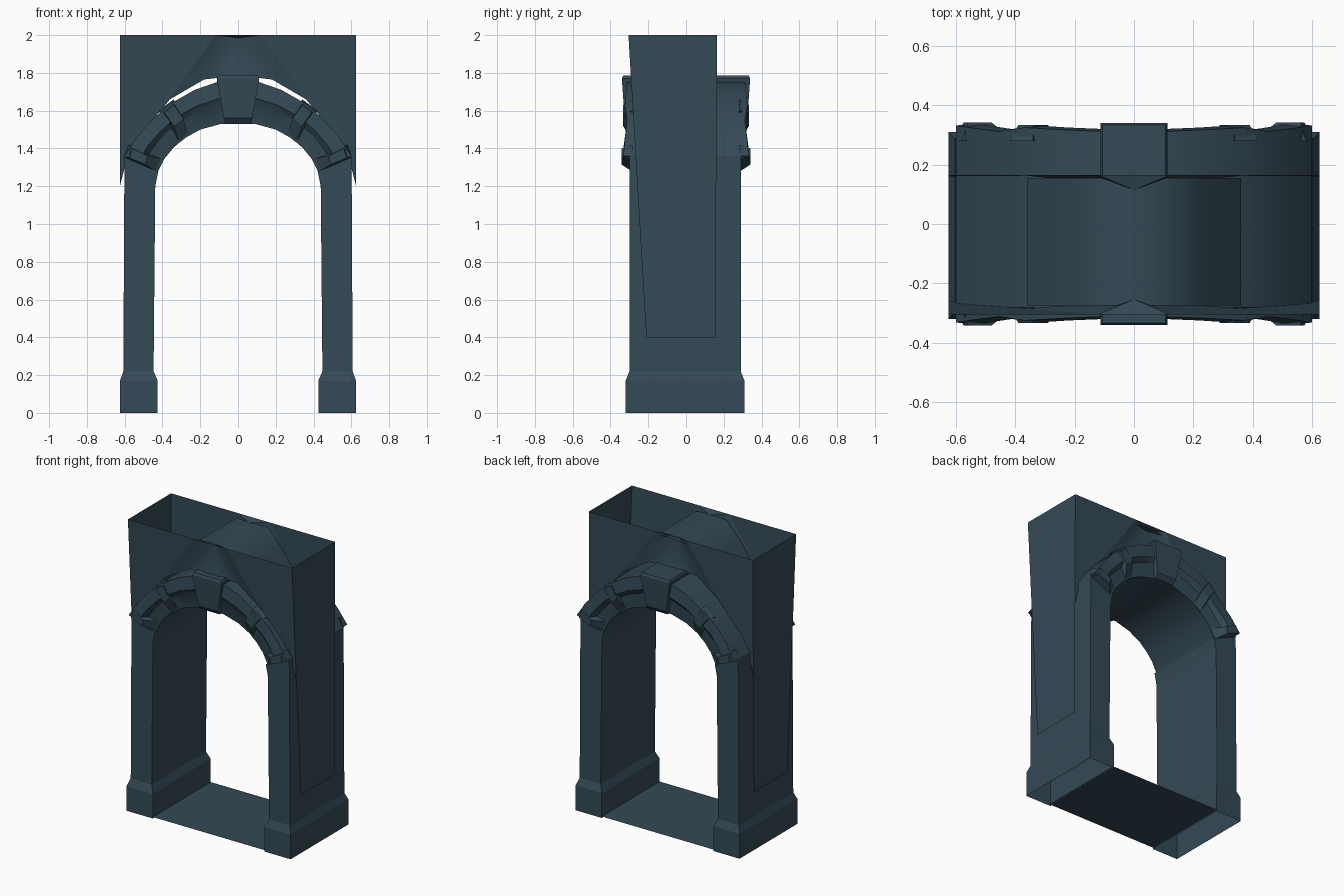
import bpy, bmesh, math

if "Cube" in bpy.data.objects:
    bpy.data.objects.remove(bpy.data.objects["Cube"])

slate = bpy.data.materials.new("dark slate blue")
slate.diffuse_color = (0.034, 0.067, 0.091, 1)
slate.use_nodes = True
slate.node_tree.nodes["Principled BSDF"].inputs["Base Color"].default_value = slate.diffuse_color


def make(name, verts, faces, smooth=None):
    me = bpy.data.meshes.new(name)
    me.from_pydata(verts, [], faces)
    bm = bmesh.new()
    bm.from_mesh(me)
    bmesh.ops.remove_doubles(bm, verts=bm.verts, dist=0.0001)
    bmesh.ops.recalc_face_normals(bm, faces=bm.faces)
    bm.to_mesh(me)
    bm.free()
    ob = bpy.data.objects.new(name, me)
    bpy.context.collection.objects.link(ob)
    me.materials.append(slate)
    if smooth:
        me.polygons.foreach_set("use_smooth", [True] * len(me.polygons))
        me.set_sharp_from_angle(angle=math.radians(smooth))
    return ob


def loft(name, sections, ends=(True, True), smooth=None):
    """Skin a row of closed sections that have equal point counts."""
    n = len(sections[0])
    verts = [p for s in sections for p in s]
    faces = []
    for i in range(len(sections) - 1):
        for j in range(n):
            k = (j + 1) % n
            faces.append((i * n + j, i * n + k, (i + 1) * n + k, (i + 1) * n + j))
    if ends[0]:
        faces.append(tuple(range(n)))
    if ends[1]:
        faces.append(tuple(range(len(verts) - n, len(verts))))
    return make(name, verts, faces, smooth)


def rect(x0, x1, y0, y1, z0, z1):
    return [(x0, y0, z0), (x1, y0, z1), (x1, y1, z1), (x0, y1, z0)]


def front_y(z):
    return -0.21 - 0.095 * (z - 0.4) / 1.6


def back_y(z):
    return 0.155 + 0.01 * (z - 0.4) / 1.6


for s, side in ((1, "right"), (-1, "left")):
    # pillar with its plinth, hollow underneath, slanted top under the arch
    loft(side + "_pillar", [
        rect(s * 0.425, s * 0.625, -0.32, 0.31, 0, 0),
        rect(s * 0.425, s * 0.625, -0.32, 0.31, 0.17, 0.17),
        rect(s * 0.447, s * 0.607, -0.30, 0.29, 0.22, 0.22),
        rect(s * 0.438, s * 0.602, -0.30, 0.29, 1.20, 1.20),
        rect(s * 0.422, s * 0.600, -0.30, 0.29, 1.28, 1.36)], ends=(False, True))
    # thin side wall, wider at the top
    make(side + "_side_wall",
         [(s * 0.625, f(z), z) for f, z in
          ((front_y, 0.4), (back_y, 0.4), (back_y, 2), (front_y, 2))], [(0, 1, 2, 3)])

# floor slab sheet
make("floor_sheet", rect(-0.43, 0.43, -0.32, 0.31, 0.01, 0.01), [(0, 1, 2, 3)])

# moulded arch ring: inner x, z, outer x, z, lip depth
half = [(0.422, 1.28, 0.600, 1.36, 0.340), (0.39, 1.345, 0.535, 1.46, 0.330),
        (0.345, 1.40, 0.455, 1.55, 0.320), (0.29, 1.45, 0.37, 1.63, 0.333),
        (0.20, 1.50, 0.23, 1.71, 0.325), (0.09, 1.53, 0.10, 1.755, 0.320)]
stations = half + [(-a, b, -c, d, e) for a, b, c, d, e in reversed(half)]
sections = []
for xi, zi, xo, zo, d in stations:
    prof = [(0, -0.285), (0.45, -0.30), (0.6, -d), (1, 0.008 - d),
            (1, d - 0.008), (0.6, d), (0.45, 0.295), (0, 0.285)]
    sections.append([(xi + (xo - xi) * t, y, zi + (zo - zi) * t) for t, y in prof])
loft("arch_ring", sections, smooth=30)

# springing blocks and raised arch stones
for s, side in ((1, "right"), (-1, "left")):
    for f, face in ((1, "back"), (-1, "front")):
        a, b = 0.28 * f, 0.342 * f
        loft(f"{side}_{face}_springer", [
            [(s * 0.43, a, 1.275), (s * 0.603, a, 1.35), (s * 0.58, a, 1.42), (s * 0.40, a, 1.345)],
            [(s * 0.49, b, 1.315), (s * 0.575, b, 1.35), (s * 0.56, b, 1.40), (s * 0.48, b, 1.36)]])
        b = 0.334 * f
        loft(f"{side}_{face}_arch_stone", [
            [(s * 0.26, a, 1.47), (s * 0.31, a, 1.43), (s * 0.42, a, 1.60), (s * 0.34, a, 1.66)],
            [(s * 0.29, b, 1.56), (s * 0.34, b, 1.52), (s * 0.39, b, 1.59), (s * 0.34, b, 1.63)]])

# keystone
loft("keystone", [rect(-0.068, 0.068, -0.30, 0.30, 1.53, 1.53),
                  rect(-0.075, 0.075, -0.325, 0.325, 1.56, 1.56),
                  rect(-0.113, 0.113, -0.34, 0.34, 1.77, 1.77),
                  rect(-0.106, 0.106, -0.333, 0.333, 1.785, 1.785)])

# front and back wall sheets with a folded gable over the keystone
edge = [(0.625, 1.2), (0.595, 1.32), (0.50, 1.49), (0.36, 1.66), (0.12, 2.0), (0.625, 2.0)]
for fy, inward, name in ((front_y, 1, "front"), (back_y, -1, "back")):
    verts, faces = [], []
    for s in (1, -1):
        b = len(verts)
        verts += [(s * x, fy(z), z) for x, z in edge]
        faces.append(tuple(range(b, b + 6)))
    make(name + "_wall", verts, faces)
    pts = [(-0.36, 1.66, 0), (-0.18, 1.765, 0.02), (-0.055, 1.78, 0), (0.055, 1.78, 0),
           (0.18, 1.765, 0.02), (0.36, 1.66, 0), (0.12, 2.0, 0), (0, 1.985, 0.05), (-0.12, 2.0, 0)]
    make(name + "_gable", [(x, fy(z) + inward * d, z) for x, z, d in pts],
         [(0, 1, 8), (1, 7, 8), (1, 2, 7), (2, 3, 7), (3, 4, 7), (4, 6, 7), (4, 5, 6), (6, 7, 8)],
         smooth=60)

# hood sheet joining the two gables inside the open top
hood = [(-0.36, 1.66), (-0.23, 1.85), (-0.12, 1.97), (0, 1.985),
        (0.12, 1.97), (0.23, 1.85), (0.36, 1.66)]
n = len(hood)
make("inner_hood",
     [(x, -0.275, z) for x, z in hood] + [(x, 0.155, z) for x, z in hood],
     [(i, i + 1, n + i + 1, n + i) for i in range(n - 1)], smooth=60)
